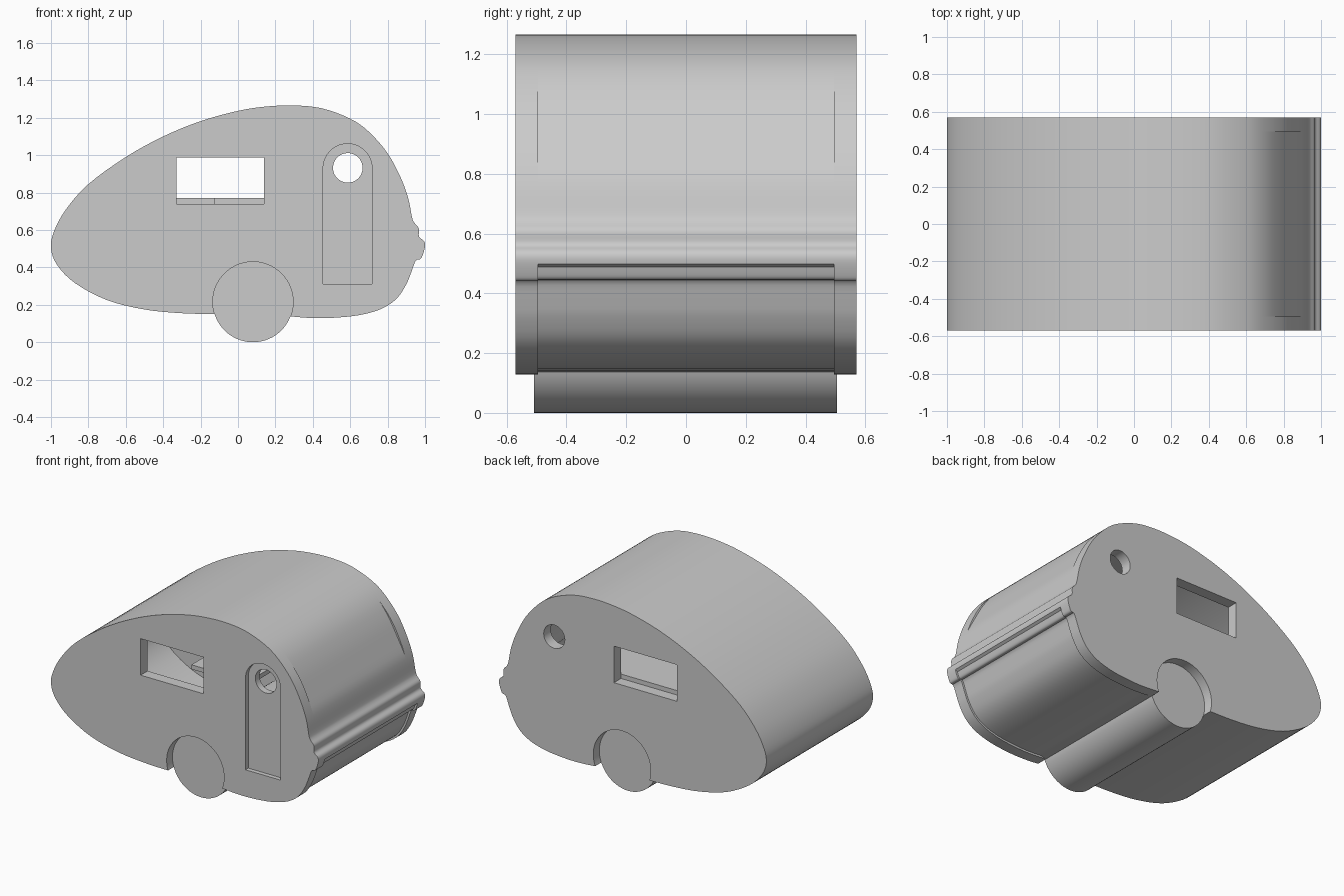
import bpy, bmesh, math
from mathutils import Vector

cube = bpy.data.objects.get("Cube")
if cube:
    bpy.data.objects.remove(cube, do_unlink=True)

grey = bpy.data.materials.new("plain_grey")
grey.use_nodes = True
COLOUR = (0.6, 0.6, 0.6, 1)
grey.diffuse_color = COLOUR
grey.node_tree.nodes["Principled BSDF"].inputs["Base Color"].default_value = COLOUR

HALF, INNER = 0.57, 0.495      # half width outside and inside the side walls
WHEEL = (0.08, 0.215)

# Side outline of the caravan, clockwise from the nose
KEYS = [(-1, .5), (-.985, .59), (-.92, .71), (-.8, .845), (-.6, .99), (-.4, 1.1),
        (-.2, 1.182), (0, 1.237), (.15, 1.26), (.3, 1.266), (.45, 1.25), (.6, 1.195),
        (.7, 1.125), (.8, 1.01), (.87, .88), (.91, .77), (.93, .67), (.942, .64),
        (.966, .61), (.968, .565), (.995, .54), (1, .51), (.985, .46), (.973, .443),
        (.95, .435), (.925, .37), (.9, .31), (.85, .235), (.77, .18), (.65, .145),
        (.5, .13), (.38, .13), (.25, .14), (.08, .147), (-.1, .15), (-.3, .155),
        (-.5, .175), (-.7, .225), (-.87, .315), (-.965, .41)]


def smooth_loop(keys, steps=4):
    """Closed Catmull-Rom curve through the key points."""
    pts = [Vector(k) for k in keys]
    out = []
    for i in range(len(pts)):
        a, b, c, d = (pts[(i + k) % len(pts)] for k in (-1, 0, 1, 2))
        for s in range(steps):
            t = s / steps
            out.append(0.5 * (2 * b + (c - a) * t + (2 * a - 5 * b + 4 * c - d) * t ** 2
                              + (3 * b - a - 3 * c + d) * t ** 3))
    return out


def finish(name, bm):
    bmesh.ops.recalc_face_normals(bm, faces=bm.faces)
    mesh = bpy.data.meshes.new(name)
    bm.to_mesh(mesh)
    bm.free()
    mesh.materials.append(grey)
    obj = bpy.data.objects.new(name, mesh)
    bpy.context.collection.objects.link(obj)
    return obj


def prism(name, outline, y0, y1):
    """Extrude an x-z outline from y0 to y1."""
    bm = bmesh.new()
    face = bm.faces.new([bm.verts.new((x, y0, z)) for x, z in outline])
    new = bmesh.ops.extrude_face_region(bm, geom=[face])["geom"]
    verts = [v for v in new if isinstance(v, bmesh.types.BMVert)]
    bmesh.ops.translate(bm, verts=verts, vec=(0, y1 - y0, 0))
    return finish(name, bm)


def arc(centre, radius, start=0, end=2 * math.pi, count=64, closed=True):
    n = count if closed else count - 1
    return [(centre[0] + radius * math.cos(start + (end - start) * i / n),
             centre[1] + radius * math.sin(start + (end - start) * i / n))
            for i in range(count)]


def rect(x0, x1, z0, z1):
    return [(x0, z0), (x1, z0), (x1, z1), (x0, z1)]


def cut(obj, outline, y0, y1):
    """Subtract a prism and discard the cutter."""
    cutter = prism("cutter", outline, y0, y1)
    cutter.hide_render = True
    mod = obj.modifiers.new("cut", "BOOLEAN")
    mod.operation, mod.solver, mod.object = "DIFFERENCE", "EXACT", cutter
    bpy.context.view_layer.objects.active = obj
    bpy.ops.object.modifier_apply(modifier=mod.name)
    bpy.data.objects.remove(cutter, do_unlink=True)


def shade(obj):
    bpy.ops.object.select_all(action="DESELECT")
    obj.select_set(True)
    bpy.context.view_layer.objects.active = obj
    bpy.ops.object.shade_smooth_by_angle(angle=math.radians(30))


outline = smooth_loop(KEYS)

# Side walls with windows, wheel arch and recessed door
for name, y0, y1 in (("front_wall", -HALF, -INNER), ("back_wall", INNER, HALF)):
    wall = prism(name, outline, y0, y1)
    cut(wall, rect(-.33, .14, .74, .987), y0 - .1, y1 + .1)
    cut(wall, arc((.587, .932), .079, count=48), y0 - .1, y1 + .1)
    cut(wall, arc(WHEEL, .215), y0 - .1, y1 + .1)
    if name == "front_wall":
        door = [(.455, .31), (.717, .31)] + arc((.586, .93), .131, 0, math.pi, 24, False)
        cut(wall, door, y0 - .1, y0 + .03)
    shade(wall)


# Shell between the walls, slightly recessed around the rear
def recess(p):
    x, z = p
    depth = 0
    if x > .3 and z < .485:
        depth = .013
    elif x > .6 and .8 < z < 1.11:
        depth = .012 * math.sin(math.pi * (z - .8) / .31)
    return p + (Vector((.4, .65)) - p).normalized() * depth


middle = Vector((0, .68))
outer = [recess(p) for p in outline]
inner = [middle + (p - middle) * .93 for p in outline]
bm = bmesh.new()
for loop in (outer, inner):
    sides = [[bm.verts.new((p.x, y, p.y)) for p in loop] for y in (-INNER, INNER)]
    for i in range(len(loop)):
        bm.faces.new((sides[0][i - 1], sides[0][i], sides[1][i], sides[1][i - 1]))
shade(finish("body_shell", bm))

# Full-width wheel roller
shade(prism("wheels", arc(WHEEL, .215), -.508, .505))

# Interior counter and table leaf
prism("counter", rect(-.6, .5, .74, .77), .05, INNER)
prism("table_leaf", rect(-.125, .3, .74, .77), -.32, .05)
